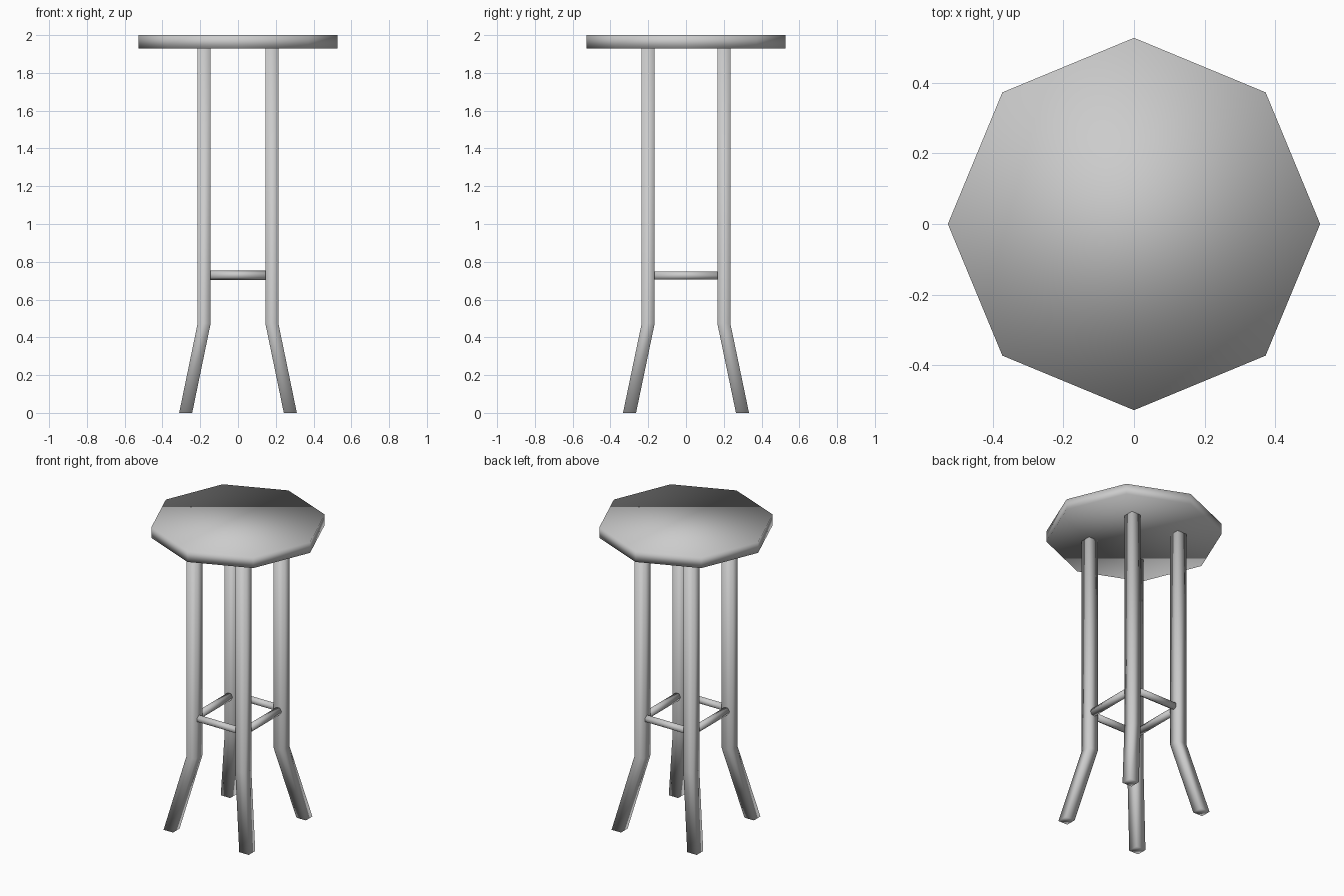
import bpy, bmesh
from math import pi
from mathutils import Matrix

if "Cube" in bpy.data.objects:
    bpy.data.objects.remove(bpy.data.objects["Cube"])


def finish(bm, name):
    bmesh.ops.recalc_face_normals(bm, faces=bm.faces)
    for f in bm.faces:
        f.smooth = True
    me = bpy.data.meshes.new(name)
    bm.to_mesh(me)
    bm.free()
    ob = bpy.data.objects.new(name, me)
    bpy.context.collection.objects.link(ob)
    return ob


def prism(name, sides, radius, depth, matrix):
    bm = bmesh.new()
    bmesh.ops.create_cone(bm, cap_ends=True, segments=sides, radius1=radius,
                          radius2=radius, depth=depth, matrix=matrix)
    return finish(bm, name)


def leg(name, sx, sy):
    # square section swept through foot, bend and top
    h = 0.0345
    bm = bmesh.new()
    rings = []
    for x, y, z in [(0.277, 0.299, 0), (0.179, 0.2, 0.475), (0.179, 0.2, 1.93)]:
        rings.append([bm.verts.new((sx * x + dx, sy * y + dy, z))
                      for dx, dy in [(-h, -h), (h, -h), (h, h), (-h, h)]])
    for a, b in zip(rings, rings[1:]):
        for i in range(4):
            j = (i + 1) % 4
            bm.faces.new((a[i], a[j], b[j], b[i]))
    bm.faces.new(rings[0])
    bm.faces.new(rings[-1])
    return finish(bm, name)


# octagonal seat, corners on the axes
seat = prism("seat", 8, 0.528, 0.07, Matrix.Translation((0, 0, 1.965)))
dirs = [v.co.to_2d() for v in seat.data.vertices]
if max(abs(d.x) for d in dirs) < 0.52:
    seat.data.transform(Matrix.Rotation(pi / 8, 4, 'Z'))

# four splayed legs
for sy, fb in [(-1, "front"), (1, "back")]:
    for sx, lr in [(-1, "left"), (1, "right")]:
        leg(f"{fb}_{lr}_leg", sx, sy)

# hexagonal footrest rungs between the legs
for s, fb, lr in [(-1, "front", "left"), (1, "back", "right")]:
    prism(f"{fb}_rung", 6, 0.0245, 0.30,
          Matrix.Translation((0, s * 0.2, 0.729)) @ Matrix.Rotation(pi / 2, 4, 'Y')
          @ Matrix.Rotation(pi / 2, 4, 'Z'))
    prism(f"{lr}_rung", 6, 0.0245, 0.34,
          Matrix.Translation((s * 0.179, 0, 0.727)) @ Matrix.Rotation(pi / 2, 4, 'X')
          @ Matrix.Rotation(pi / 2, 4, 'Z'))
